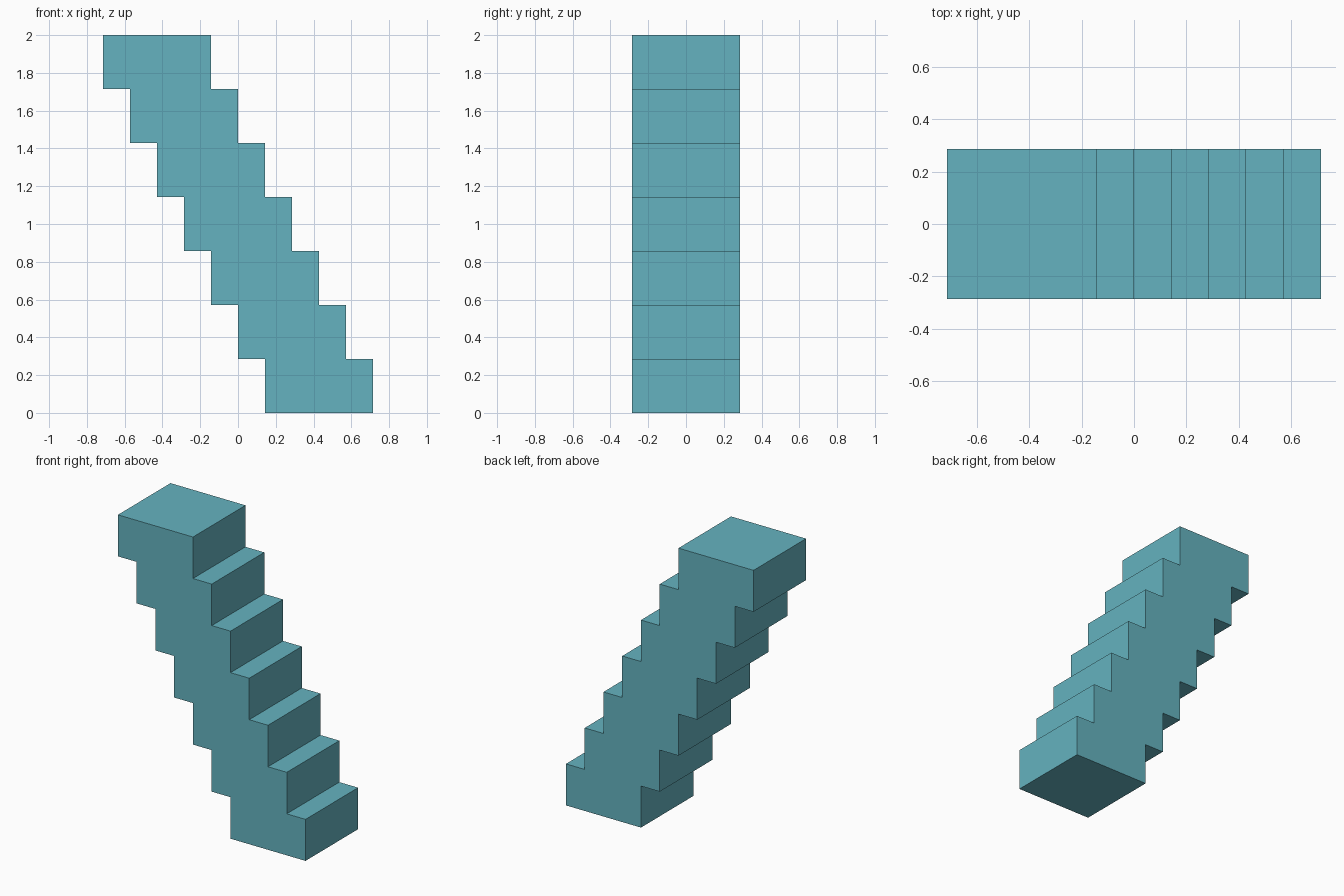
import bpy
import bmesh
from mathutils import Vector

cube = bpy.data.objects.get("Cube")
if cube:
    bpy.data.objects.remove(cube, do_unlink=True)

STEPS = 7
RISE = 2 / STEPS        # height of one step
RUN = RISE / 2          # sideways shift per step
WIDTH = 2 * RISE        # length of each slab along x
DEPTH = 2 * RISE        # length of each slab along y

# Single flat colour
teal = bpy.data.materials.new("teal")
teal.use_nodes = True
colour = (0.13, 0.45, 0.525, 1)
teal.diffuse_color = colour
teal.node_tree.nodes["Principled BSDF"].inputs["Base Color"].default_value = colour

# Stepped side profile: up the right edge, then down the left edge
right_edge = []
for i in range(STEPS):
    x = WIDTH / 2 + RUN * ((STEPS - 1) / 2 - i)
    right_edge += [(x, i * RISE), (x, (i + 1) * RISE)]
left_edge = [(x - WIDTH, z) for x, z in reversed(right_edge)]

# Extrude the profile through the full depth
bm = bmesh.new()
profile = bm.faces.new([bm.verts.new((x, -DEPTH / 2, z)) for x, z in right_edge + left_edge])
result = bmesh.ops.extrude_face_region(bm, geom=[profile], use_keep_orig=True)
moved = [v for v in result["geom"] if isinstance(v, bmesh.types.BMVert)]
bmesh.ops.translate(bm, verts=moved, vec=Vector((0, DEPTH, 0)))
bmesh.ops.recalc_face_normals(bm, faces=bm.faces)

mesh = bpy.data.meshes.new("staircase")
bm.to_mesh(mesh)
bm.free()
mesh.materials.append(teal)
staircase = bpy.data.objects.new("staircase", mesh)
bpy.context.collection.objects.link(staircase)
